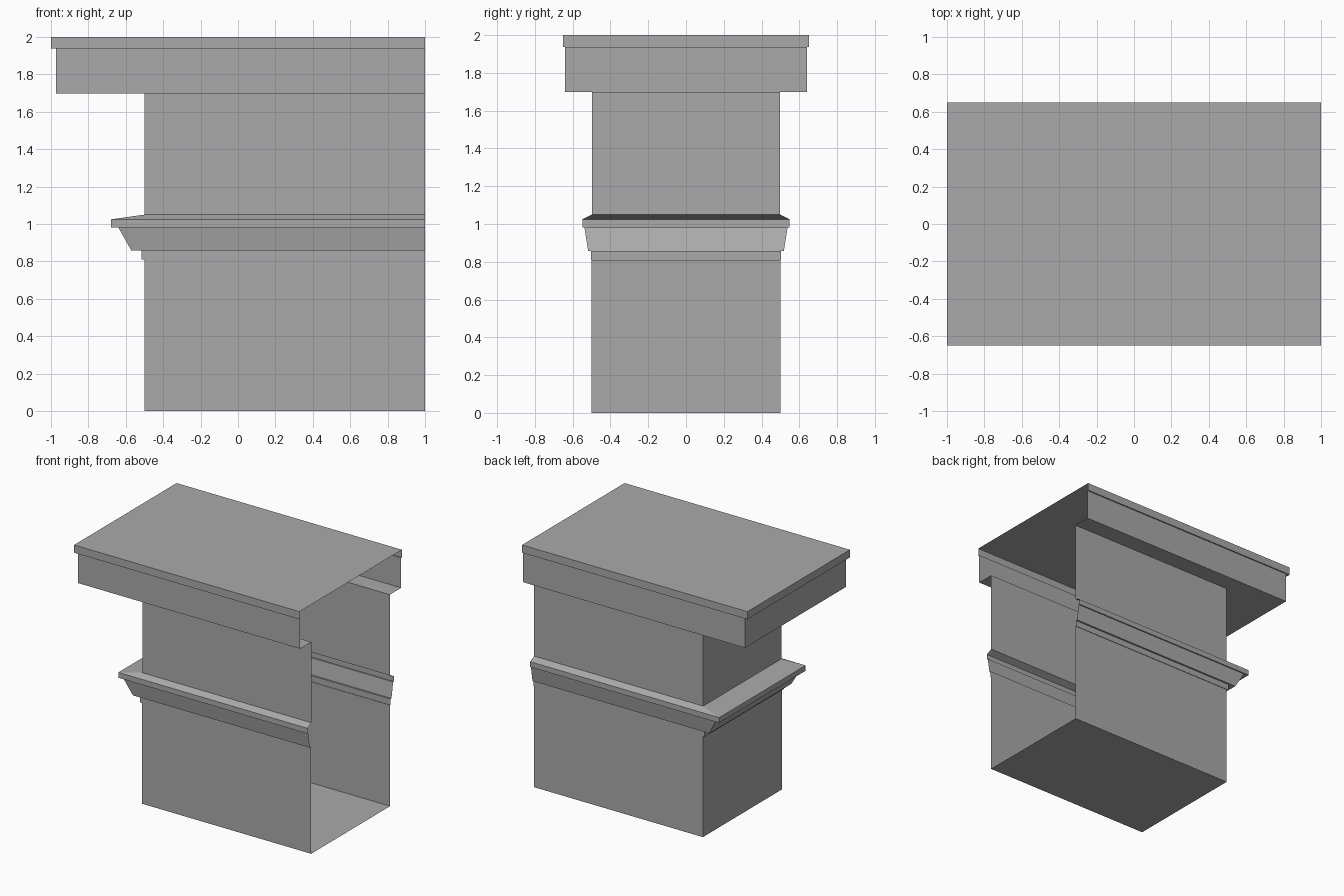
import bpy
import bmesh

cube = bpy.data.objects.get("Cube")
if cube:
    bpy.data.objects.remove(cube, do_unlink=True)

# One plain stone colour
stone = bpy.data.materials.new("stone_grey")
stone.use_nodes = True
GREY = (0.4, 0.4, 0.4, 1)
stone.diffuse_color = GREY
stone.node_tree.nodes["Principled BSDF"].inputs["Base Color"].default_value = GREY

OPEN_X = 1.0  # the shell is open on this side


def shell(name, profile, floor=False, lid=False):
    """Three-sided wall swept up a profile of (end x, half depth, height)."""
    bm = bmesh.new()
    rings = []
    for x, d, z in profile:
        corners = ((OPEN_X, d), (x, d), (x, -d), (OPEN_X, -d))
        rings.append([bm.verts.new((px, py, z)) for px, py in corners])
    for low, high in zip(rings, rings[1:]):
        for i in range(3):
            bm.faces.new((low[i], low[i + 1], high[i + 1], high[i]))
    if floor:
        bm.faces.new(rings[0][::-1])
    if lid:
        bm.faces.new(rings[-1])
    mesh = bpy.data.meshes.new(name)
    bm.to_mesh(mesh)
    bm.free()
    mesh.materials.append(stone)
    obj = bpy.data.objects.new(name, mesh)
    bpy.context.collection.objects.link(obj)
    return obj


# Lower block with its floor
shell("lower_block", [(-0.5, 0.5, 0), (-0.5, 0.5, 0.81)], floor=True)

# Flared moulding: fillet, sloped cove, lip and weathered top
shell("moulding", [
    (-0.5, 0.5, 0.81), (-0.517, 0.504, 0.81), (-0.517, 0.504, 0.858),
    (-0.57, 0.518, 0.858), (-0.64, 0.538, 0.982), (-0.678, 0.548, 0.982),
    (-0.678, 0.548, 1.025), (-0.5, 0.497, 1.05),
])

# Upper block
shell("upper_block", [(-0.5, 0.497, 1.05), (-0.5, 0.497, 1.698)])

# Overhanging cornice with a thin cap
shell("cornice", [
    (-0.5, 0.497, 1.698), (-0.972, 0.64, 1.698), (-0.972, 0.64, 1.938),
    (-1, 0.65, 1.938), (-1, 0.65, 2),
], lid=True)
